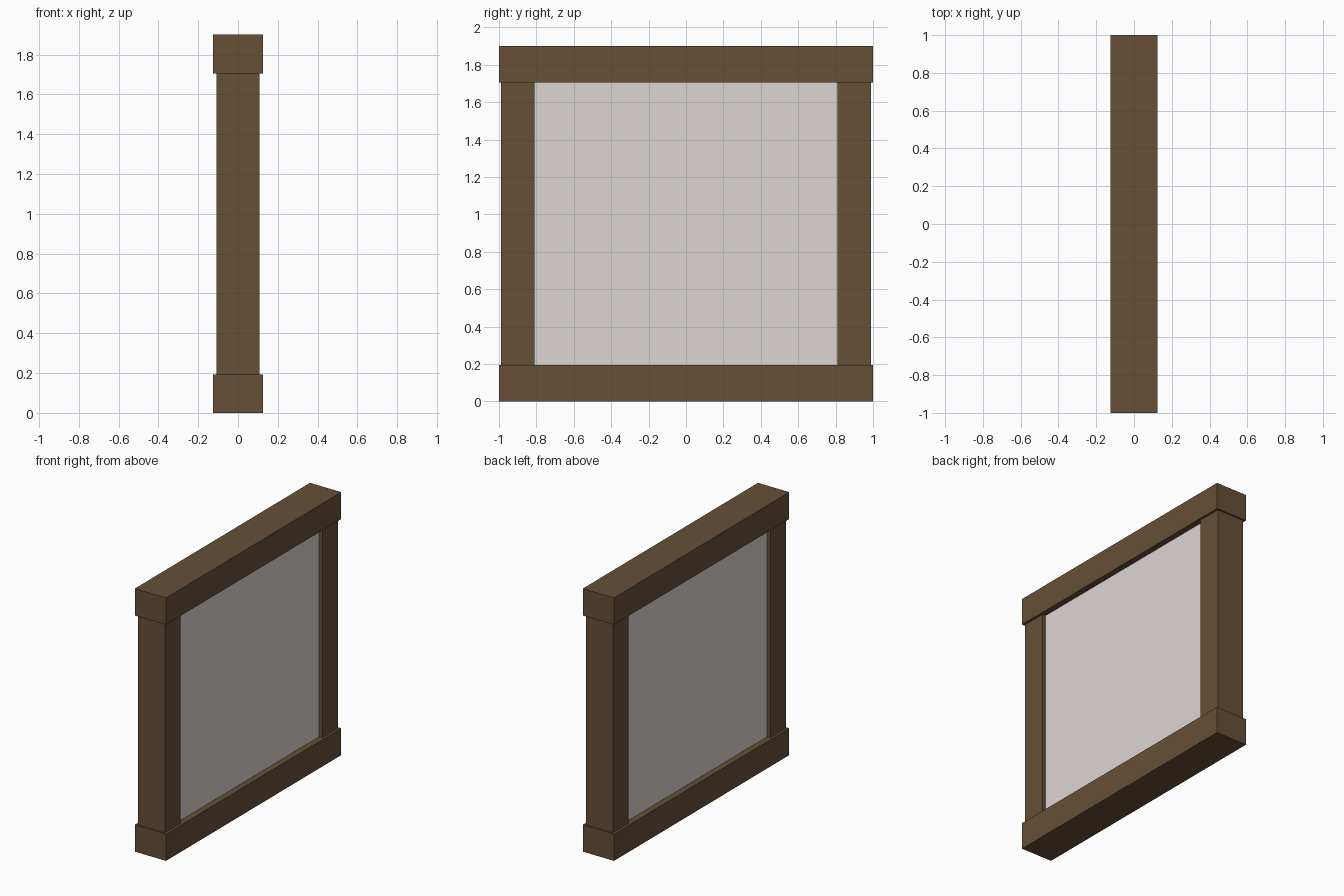
import bpy

if "Cube" in bpy.data.objects:
    bpy.data.objects.remove(bpy.data.objects["Cube"])


def material(name, color):
    mat = bpy.data.materials.new(name)
    mat.diffuse_color = (*color, 1.0)
    mat.use_nodes = True
    mat.node_tree.nodes["Principled BSDF"].inputs["Base Color"].default_value = mat.diffuse_color
    return mat


def box(name, center, size, mat):
    bpy.ops.mesh.primitive_cube_add(size=1, location=center)
    obj = bpy.context.object
    obj.name = name
    obj.scale = size
    bpy.ops.object.transform_apply(location=False, rotation=False, scale=True)
    obj.data.materials.append(mat)
    return obj


wood = material("dark_wood", (0.133, 0.08, 0.04))
plaster = material("pale_plaster", (0.72, 0.67, 0.65))

HEIGHT = 1.90
RAIL = 0.194                      # rail height
POST_H = HEIGHT - 2 * RAIL        # clear height between rails

# Horizontal beams, full length
for name, z in (("bottom_rail", RAIL / 2), ("top_rail", HEIGHT - RAIL / 2)):
    box(name, (0, 0, z), (0.25, 2.0, RAIL), wood)

# Upright posts, set in slightly from the beams
for name, side in (("front_post", -1), ("back_post", 1)):
    box(name, (0, side * 0.899, HEIGHT / 2), (0.215, 0.18, POST_H), wood)

# Infill wall panel, recessed on both faces
box("wall_panel", (0, 0, HEIGHT / 2), (0.163, 2 * 0.809, POST_H), plaster)
